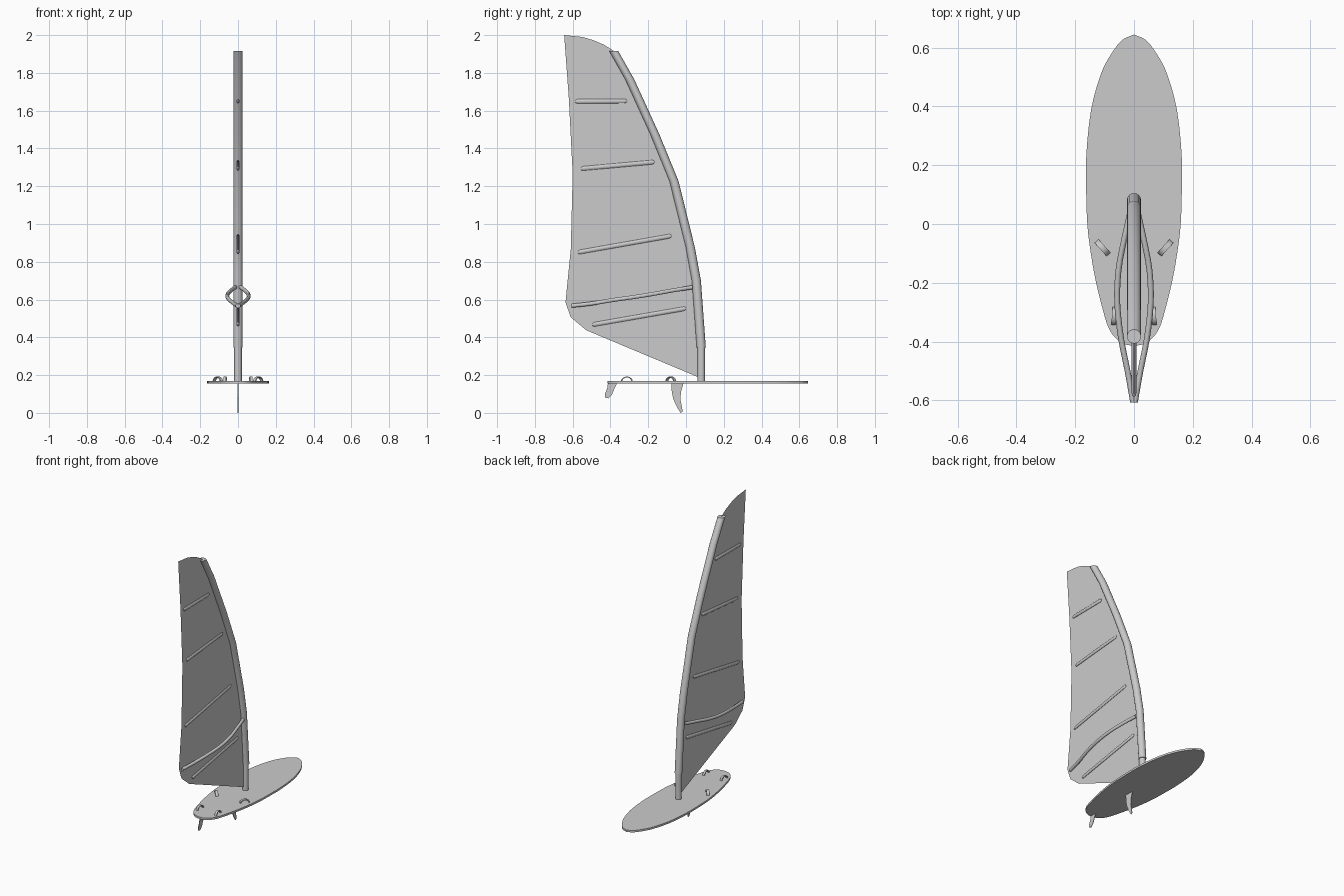
import bpy, bmesh
from math import sin, cos, pi, radians
from mathutils import Vector, Matrix

if "Cube" in bpy.data.objects:
    bpy.data.objects.remove(bpy.data.objects["Cube"])


def finish(name, bm, angle=None):
    bmesh.ops.recalc_face_normals(bm, faces=bm.faces)
    me = bpy.data.meshes.new(name)
    bm.to_mesh(me)
    bm.free()
    ob = bpy.data.objects.new(name, me)
    bpy.context.collection.objects.link(ob)
    if angle:
        bpy.ops.object.select_all(action='DESELECT')
        ob.select_set(True)
        bpy.context.view_layer.objects.active = ob
        bpy.ops.object.shade_smooth_by_angle(angle=radians(angle))
    return ob


def loft(name, rings, closed=False, angle=40):
    """Skin matching rings of points, capping the ends unless closed."""
    bm = bmesh.new()
    vs = [[bm.verts.new(p) for p in r] for r in rings]
    n = len(vs[0])
    for a, b in zip(vs, vs[1:]):
        for i in range(n):
            j = (i + 1) % n
            bm.faces.new((a[i], a[j], b[j], b[i]))
    bm.faces.new(vs[0])
    bm.faces.new(vs[-1])
    return finish(name, bm, angle)


def tube(name, path, ra, rb, u, v, sides=12, scales=None):
    """Sweep an ellipse that keeps its plane (u, v) along the path."""
    scales = scales or [1] * len(path)
    u, v = Vector(u), Vector(v)
    rings = [[Vector(p) + s * (u * ra * cos(2 * pi * i / sides) + v * rb * sin(2 * pi * i / sides))
              for i in range(sides)] for p, s in zip(path, scales)]
    return loft(name, rings)


def plate(name, outline, t):
    """Flat outline in the y-z plane, given thickness t (0 = single sheet)."""
    bm = bmesh.new()
    f = bm.faces.new([bm.verts.new((-t / 2, y, z)) for y, z in outline])
    if t:
        ext = bmesh.ops.extrude_face_region(bm, geom=[f], use_keep_orig=True)
        bmesh.ops.translate(bm, vec=(t, 0, 0),
                            verts=[g for g in ext['geom'] if isinstance(g, bmesh.types.BMVert)])
    return finish(name, bm)


def smooth_path(pts, steps=4):
    """Catmull-Rom resampling."""
    P = [Vector(p) for p in pts]
    P = [2 * P[0] - P[1]] + P + [2 * P[-1] - P[-2]]
    out = []
    for a, b, c, d in zip(P, P[1:], P[2:], P[3:]):
        for k in range(steps):
            t = k / steps
            out.append(0.5 * (2 * b + (c - a) * t + (2 * a - 5 * b + 4 * c - d) * t * t
                              + (3 * b - a - 3 * c + d) * t ** 3))
    return out + [P[-2]]


X, Y, Z = (1, 0, 0), (0, 1, 0), (0, 0, 1)

# Board: mirrored half outline, extruded
half = [(0, .645), (.042, .625), (.08, .575), (.113, .51), (.146, .39), (.162, .24), (.163, .13),
        (.159, 0), (.147, -.1), (.129, -.2), (.104, -.3), (.088, -.35), (.066, -.385),
        (.035, -.408), (0, -.415)]
side = smooth_path([(x, y, 0) for x, y in half], 3)
outline = side + [Vector((-p.x, p.y, 0)) for p in side[-2:0:-1]]
loft("board", [[p + Vector((0, 0, z)) for p in outline] for z in (.155, .168)])

# Mast foot and curved mast sleeve
tube("mast_foot", [(0, .081, .16), (0, .081, .36)], .02, .02, X, Y, 16)
mast = [(.081, .345), (.055, .70), (.023, .876), (-.063, 1.226), (-.165, 1.475),
        (-.298, 1.766), (-.383, 1.916)]
tube("mast_sleeve", [(0, y, z) for y, z in mast], .024, .024, X, Y, 16)

# Sail sheet
sail = [(.07, .187), (-.527, .437), (-.61, .506), (-.638, .585), (-.61, .866), (-.60, 1.265),
        (-.62, 1.66), (-.645, 2.0), (-.547, 1.99), (-.49, 1.973), (-.43, 1.947)]
plate("sail", sail + [(y, z) for y, z in mast[::-1]], 0)

# Battens with rounded ends
battens = [(-.587, 1.649, -.313, 1.651), (-.557, 1.293, -.167, 1.328),
           (-.573, .85, -.077, .937), (-.495, .467, .0, .553)]
for i, (y0, z0, y1, z1) in enumerate(battens):
    a, b = Vector((0, y0, z0)), Vector((0, y1, z1))
    e = (b - a).normalized() * .012
    tube(f"batten_{i + 1}", [a, a + e * .4, a + e, b - e, b - e * .4, b], .008, .012, X, Z, 10,
         [.45, .8, 1, 1, .8, .45])

# Wishbone boom, one arm each side
arm = [(.003, -.607, .567), (.022, -.5, .579), (.044, -.39, .597), (.057, -.27, .614),
       (.053, -.16, .632), (.035, -.06, .65), (.014, .035, .665)]
for s, n in ((1, "right"), (-1, "left")):
    tube(f"boom_{n}", smooth_path([(s * x, y, z) for x, y, z in arm], 3), .010, .011, X, Z, 10)


# Foot straps: half-ring ribbons standing on the board
def strap(name, x, y, turn, w):
    M = Matrix.Translation((x, y, .166)) @ Matrix.Rotation(turn, 4, 'Z')
    rings = []
    for k in range(11):
        c, s = cos(pi * k / 10), sin(pi * k / 10)
        rings.append([M @ Vector((e * w, r * c, r * s * .85))
                      for r, e in ((.031, -1), (.031, 1), (.025, 1), (.025, -1))])
    loft(name, rings)


for s, n in ((1, "right"), (-1, "left")):
    strap(f"front_strap_{n}", s * .107, -.081, -s * radians(42), .009)
    strap(f"rear_strap_{n}", s * .068, -.313, s * radians(5), .007)

# Fins under the board
plate("centre_fin", [(-.078, .158), (-.075, .11), (-.068, .075), (-.05, .035), (-.029, .0),
                     (-.018, .006), (-.021, .03), (-.029, .07), (-.027, .11), (-.013, .158)], .004)
plate("tail_fin", [(-.413, .158), (-.417, .13), (-.43, .10), (-.43, .082), (-.412, .077),
                   (-.392, .097), (-.378, .13), (-.365, .158)], .004)
